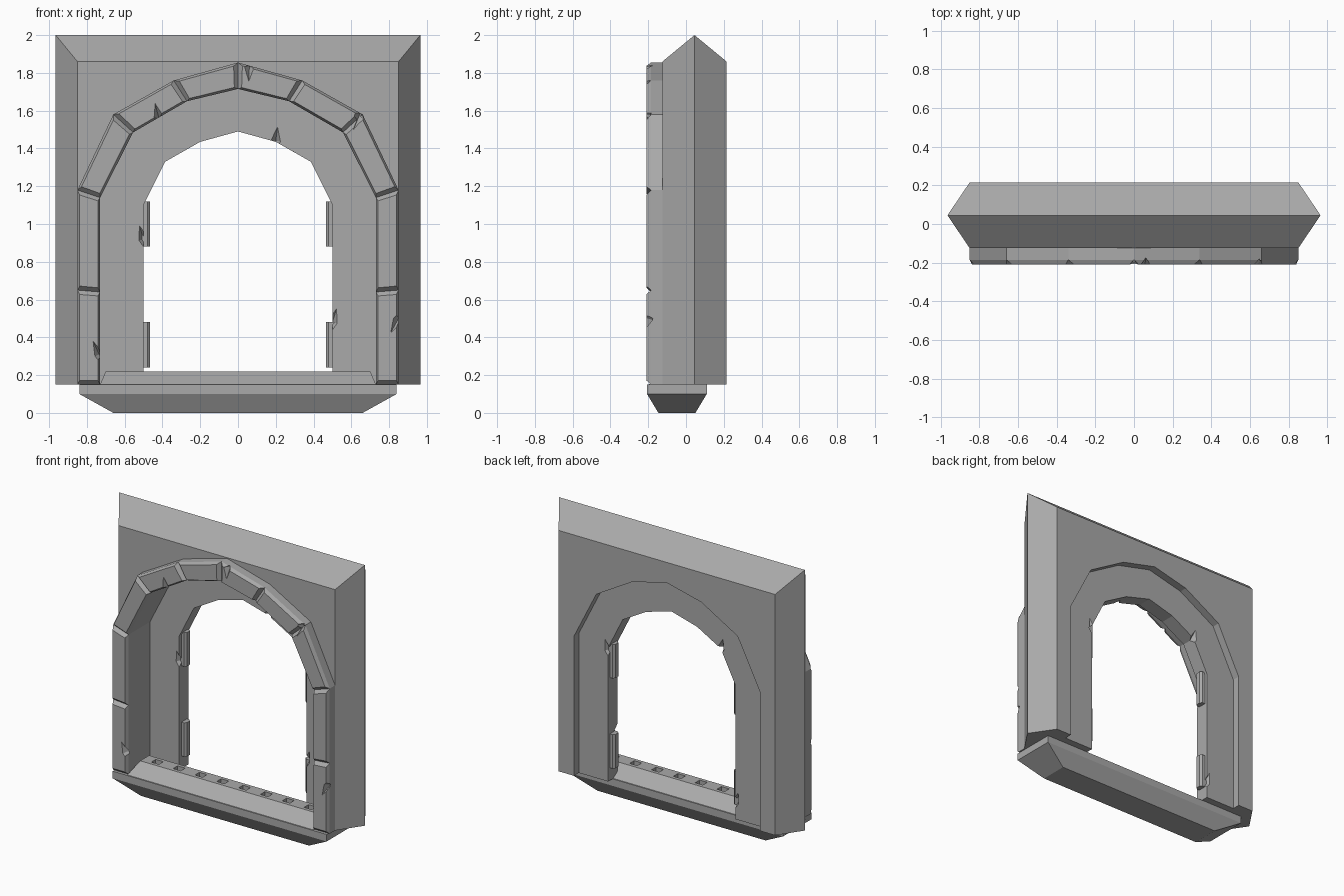
import bpy, bmesh
from mathutils import Matrix, Vector

cube = bpy.data.objects.get("Cube")
if cube:
    bpy.data.objects.remove(cube)

stone = bpy.data.materials.new("grey_stone")
stone.use_nodes = True
stone.diffuse_color = (0.4, 0.4, 0.4, 1)
stone.node_tree.nodes["Principled BSDF"].inputs["Base Color"].default_value = (0.4, 0.4, 0.4, 1)


def finish(name, bm):
    """Turn a bmesh into a flat-shaded stone object."""
    bmesh.ops.recalc_face_normals(bm, faces=bm.faces)
    mesh = bpy.data.meshes.new(name)
    bm.to_mesh(mesh)
    bm.free()
    mesh.materials.append(stone)
    obj = bpy.data.objects.new(name, mesh)
    bpy.context.collection.objects.link(obj)
    return obj


def loft(name, sections):
    """Skin equal-length point loops and cap both ends."""
    bm = bmesh.new()
    loops = [[bm.verts.new(p) for p in s] for s in sections]
    for a, b in zip(loops, loops[1:]):
        for i in range(len(a)):
            j = (i + 1) % len(a)
            bm.faces.new((a[i], a[j], b[j], b[i]))
    bm.faces.new(loops[0])
    bm.faces.new(loops[-1])
    return finish(name, bm)


def carve(obj, cutter):
    mod = obj.modifiers.new("carve", "BOOLEAN")
    mod.operation = "DIFFERENCE"
    mod.solver = "EXACT"
    mod.object = cutter
    bpy.context.view_layer.objects.active = obj
    bpy.ops.object.modifier_apply(modifier=mod.name)


def arch(half):
    """Mirror half an outline (left foot to crown) into a full arch."""
    return half + [(-x, z) for x, z in reversed(half[:-1])]


def at_depth(outline, y):
    return [(x, y, z) for x, z in outline]


BASE = 0.15
outer_arch = arch([(-.85, BASE), (-.85, 1.18), (-.66, 1.58), (-.34, 1.76), (0, 1.855)])
middle_arch = arch([(-.73, BASE), (-.73, 1.14), (-.555, 1.485), (-.27, 1.65), (0, 1.715)])
inner_arch = arch([(-.5, BASE), (-.5, 1.1), (-.385, 1.33), (-.2, 1.435), (0, 1.49)])

# Wall block with ridged sides and top, open at the foot of the arch
wall_sections = []
for y, half_width, top in ((-.125, .85, 1.86), (.045, .965, 2), (.215, .85, 1.86)):
    rim = [(-half_width, BASE), (-half_width, top), (half_width, top), (half_width, BASE)]
    wall_sections.append(at_depth(rim + middle_arch[::-1], y))
loft("wall", wall_sections)

# Recessed inner frame
frame_outline = middle_arch + inner_arch[::-1]
frame = loft("inner_frame", [at_depth(frame_outline, y) for y in (.055, .16)])

# Chips broken from the edges of the frame and the trim stones
bm = bmesh.new()
chips = [(-.5, .055, .92), (.5, .055, .48), (.2, .055, 1.44),
         (.5, .16, 1.08), (-.385, .16, 1.33), (-.5, .16, .27),
         (-.735, -.21, .31), (.845, -.21, .49), (.06, -.21, 1.83),
         (.64, -.21, 1.57), (-.42, -.21, 1.565)]
for place in chips:
    chip = bmesh.ops.create_uvsphere(bm, u_segments=4, v_segments=2, radius=1)["verts"]
    bmesh.ops.scale(bm, verts=chip, vec=(.025, .04, .075))
    bmesh.ops.rotate(bm, verts=chip, matrix=Matrix.Rotation(place[0] * .6, 3, "Y"))
    bmesh.ops.translate(bm, verts=chip, vec=place)
chip_cutter = finish("chip_cutter", bm)
chip_cutter.hide_render = True
carve(frame, chip_cutter)


# Arched trim of separate stones with bevelled fronts
def trim_stone(name, corners):
    a, b, c, d = [Vector(p) for p in corners]

    def point(u, v):
        return a.lerp(b, u).lerp(d.lerp(c, u), v)

    u = .022 / ((b - a).length + (c - d).length) * 2
    v = .012 / (a - d).length
    face = [point(u, v), point(1 - u, v), point(1 - u, 1 - v), point(u, 1 - v)]
    obj = loft(name, [at_depth(corners, -.12), at_depth(corners, -.185), at_depth(face, -.21)])
    carve(obj, chip_cutter)


pairs = list(zip(outer_arch, middle_arch))
left_joint = ((-.85, .65), (-.73, .64))
right_joint = ((.85, .65), (.73, .64))
pairs = pairs[:1] + [left_joint] + pairs[1:-1] + [right_joint] + pairs[-1:]
for i, ((a, d), (b, c)) in enumerate(zip(pairs, pairs[1:])):
    trim_stone(f"trim_stone_{i + 1}", [a, b, c, d])

# Sill with tapered underside and sloped top
MID_Y = -.048
sill_steps = [(.66, .098, 0), (.84, .158, .1), (.84, .158, BASE), (.73, .15, BASE), (.7, .05, .22)]
sill = loft("sill", [[(sx * hx, MID_Y + sy * hy, z)
                      for sx, sy in ((-1, -1), (1, -1), (1, 1), (-1, 1))]
                     for hx, hy, z in sill_steps])

# Row of sockets for bars
bm = bmesh.new()
for i in range(8):
    socket = bmesh.ops.create_cube(bm, size=1)["verts"]
    bmesh.ops.scale(bm, verts=socket, vec=(.06, .05, .08))
    bmesh.ops.translate(bm, verts=socket, vec=(-.6 + i * 1.2 / 7, MID_Y, .23))
socket_cutter = finish("socket_cutter", bm)
socket_cutter.hide_render = True
carve(sill, socket_cutter)

for cutter in (chip_cutter, socket_cutter):
    bpy.data.objects.remove(cutter)

# Hinges on both sides of the opening
for side, sign in (("right", -1), ("left", 1)):
    for level, z in (("lower", .36), ("upper", 1.0)):
        bm = bmesh.new()
        bmesh.ops.create_cube(bm, size=1)
        bmesh.ops.scale(bm, verts=bm.verts, vec=(.064, .06, .24))
        upright = [e for e in bm.edges if abs(e.verts[0].co.z - e.verts[1].co.z) > .1]
        bmesh.ops.bevel(bm, geom=upright, offset=.014, segments=1, affect="EDGES")
        bmesh.ops.translate(bm, verts=bm.verts, vec=(sign * .498, .11, z))
        finish(f"{level}_{side}_hinge", bm)
